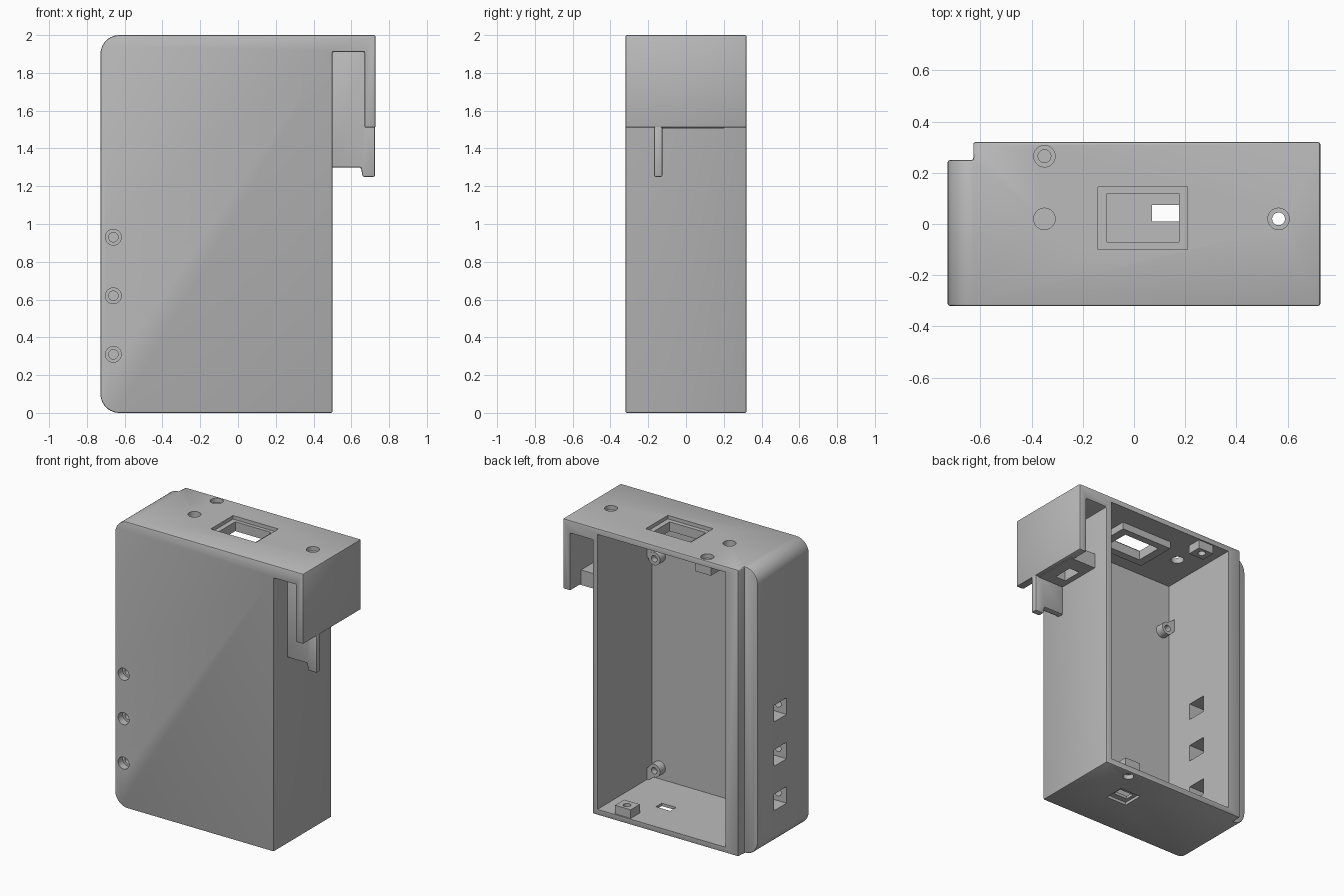
import bpy, bmesh, math
from mathutils import Matrix, Vector

cube = bpy.data.objects.get("Cube")
if cube:
    bpy.data.objects.remove(cube, do_unlink=True)

grey = bpy.data.materials.new("matte grey")
grey.use_nodes = True
colour = (0.5, 0.5, 0.5, 1)
grey.diffuse_color = colour
grey.node_tree.nodes["Principled BSDF"].inputs["Base Color"].default_value = colour


def finish(name, bm):
    bmesh.ops.recalc_face_normals(bm, faces=bm.faces)
    mesh = bpy.data.meshes.new(name)
    bm.to_mesh(mesh)
    bm.free()
    mesh.materials.append(grey)
    ob = bpy.data.objects.new(name, mesh)
    bpy.context.collection.objects.link(ob)
    return ob


def box(name, x, y, z):
    bm = bmesh.new()
    bmesh.ops.create_cube(bm, size=1)
    for v in bm.verts:
        v.co = [lo + (c + 0.5) * (hi - lo) for c, (lo, hi) in zip(v.co, (x, y, z))]
    return finish(name, bm)


def extrude(name, outline, y0, y1):
    """Outline in x and z, pushed along y."""
    bm = bmesh.new()
    face = bm.faces.new([bm.verts.new((x, y0, z)) for x, z in outline])
    out = bmesh.ops.extrude_face_region(bm, geom=[face])["geom"]
    moved = [g for g in out if isinstance(g, bmesh.types.BMVert)]
    bmesh.ops.translate(bm, verts=moved, vec=(0, y1 - y0, 0))
    return finish(name, bm)


def rod(name, start, end, radius):
    a, b = Vector(start), Vector(end)
    turn = (b - a).to_track_quat('Z', 'Y').to_matrix().to_4x4()
    bm = bmesh.new()
    bmesh.ops.create_cone(bm, cap_ends=True, segments=32, radius1=radius, radius2=radius,
                          depth=(b - a).length, matrix=Matrix.Translation((a + b) / 2) @ turn)
    return finish(name, bm)


def apply(ob, mod):
    bpy.context.view_layer.objects.active = ob
    bpy.ops.object.modifier_apply(modifier=mod.name)


def combine(ob, other, operation='DIFFERENCE'):
    mod = ob.modifiers.new("combine", 'BOOLEAN')
    mod.operation, mod.solver, mod.object = operation, 'EXACT', other
    apply(ob, mod)
    bpy.data.objects.remove(other, do_unlink=True)


def soften(ob, width=0.008):
    mod = ob.modifiers.new("soften", 'BEVEL')
    mod.width, mod.segments, mod.limit_method = width, 2, 'ANGLE'
    apply(ob, mod)


# Outer shell with hanging side bracket
L, R, STEP, ROUND = -0.728, 0.728, -0.628, 0.1
shell = extrude("case_shell", [(L, 0), (0.5, 0), (0.5, 1.91), (0.67, 1.91), (0.67, 1.51),
                               (R, 1.51), (R, 2), (L, 2)], -0.32, 0.32)
combine(shell, box("cutter", (-1, STEP), (0.25, 1), (-1, 3)))
for top in (True, False):
    arc = [(STEP - ROUND * math.sin(i * math.pi / 20), 2 - ROUND + ROUND * math.cos(i * math.pi / 20))
           for i in range(11)]
    corner = arc + [(-0.9, 2 - ROUND), (-0.9, 2.1), (STEP, 2.1)]
    if not top:
        corner = [(x, 2 - z) for x, z in corner]
    combine(shell, extrude("cutter", corner, -1, 1))
soften(shell)

# Main cavity, open at the back
combine(shell, box("cutter", (-0.53, 0.46), (-0.28, 1), (0.04, 1.96)))

# Side channels with stepped front screw holes
for z in (0.31, 0.62, 0.93):
    combine(shell, box("cutter", (-0.9, -0.5), (-0.07, 0.07), (z - 0.058, z + 0.058)))
    combine(shell, rod("cutter", (-0.66, -0.4, z), (-0.66, -0.27, z), 0.042))
    combine(shell, rod("cutter", (-0.66, -0.4, z), (-0.66, 0, z), 0.025))

# Roof holes and window opening
combine(shell, rod("cutter", (-0.35, 0.02, 1.9), (-0.35, 0.02, 2.1), 0.042))
for x, y in ((-0.35, 0.265), (0.565, 0.02)):
    combine(shell, rod("cutter", (x, y, 1.97), (x, y, 2.1), 0.042))
    combine(shell, rod("cutter", (x, y, 1.85), (x, y, 2.1), 0.025))
combine(shell, box("cutter", (-0.14, 0.21), (-0.1, 0.145), (1.9, 2.1)))

# Floor slot with shallow recess, and floor screw hole
combine(shell, box("cutter", (0.045, 0.205), (-0.03, 0.115), (-1, 0.02)))
combine(shell, box("cutter", (0.07, 0.18), (0.01, 0.075), (-1, 0.1)))
combine(shell, rod("cutter", (0.27, 0.265, -0.1), (0.27, 0.265, 0.1), 0.035))

# Window frame under the roof
frame = box("window_frame", (-0.165, 0.235), (-0.125, 0.17), (1.91, 1.975))
combine(frame, box("cutter", (-0.105, 0.175), (-0.07, 0.12), (1.8, 2.1)))

# Bracket hook plate and slotted shelf
hook = extrude("hook_plate", [(0.49, 1.93), (0.69, 1.93), (0.69, 1.53), (0.726, 1.53), (0.726, 1.25),
                              (0.66, 1.25), (0.65, 1.3), (0.49, 1.3)], -0.17, -0.125)
soften(hook)
shelf = box("bracket_shelf", (0.49, 0.7), (-0.15, 0.2), (1.505, 1.61))
combine(shelf, box("cutter", (0.54, 0.62), (-0.05, 0.09), (1.4, 1.7)))

# Board mounting lugs on the front wall, each joined to the side wall
for side, x, wall in (("left", 0.4, 0.47), ("right", -0.47, -0.54)):
    for level, z, rise in (("upper", 1.6, 0.05), ("lower", 0.12, -0.05)):
        lug = rod(f"{level}_{side}_lug", (x, -0.29, z), (x, -0.22, z), 0.045)
        arm = [(x, z - 0.045), (x, z + 0.045), (wall, z + 0.045 + rise), (wall, z - 0.045 + rise)]
        combine(lug, extrude("arm", arm, -0.285, -0.225), 'UNION')
        combine(lug, rod("cutter", (x, -0.26, z), (x, -0.1, z), 0.022))

# Cover screw tabs behind the roof and floor rims
for name, x, z0, z1 in (("roof_tab", -0.35, 1.9, 1.968), ("floor_tab", 0.27, 0.032, 0.1)):
    tab = box(name, (x - 0.06, x + 0.06), (0.21, 0.31), (z0, z1))
    combine(tab, rod("cutter", (x, 0.265, z0 - 0.1), (x, 0.265, z1 + 0.1), 0.025))

# Smooth the curved parts while keeping edges crisp
bpy.ops.object.select_all(action='DESELECT')
for ob in bpy.context.collection.objects:
    if ob.type == 'MESH' and grey.name in ob.data.materials:
        ob.select_set(True)
        bpy.context.view_layer.objects.active = ob
bpy.ops.object.shade_smooth_by_angle(angle=math.radians(30))
